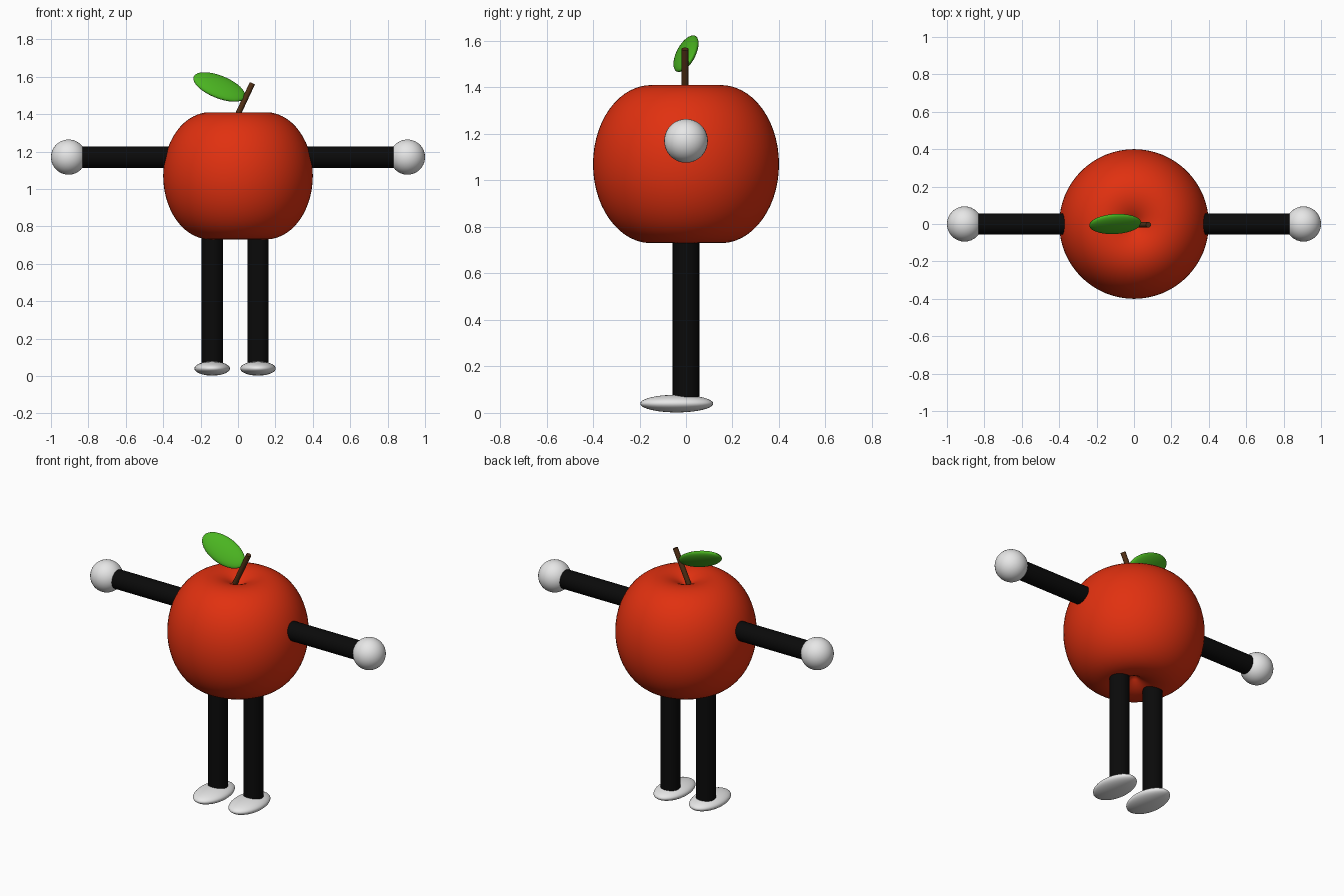
import bpy, bmesh
from math import sin, cos, acos, pi, radians
from mathutils import Vector, Matrix

default = bpy.data.objects.get("Cube")
if default:
    bpy.data.objects.remove(default, do_unlink=True)


def material(name, r, g, b):
    m = bpy.data.materials.new(name)
    m.use_nodes = True
    m.diffuse_color = (r, g, b, 1)
    node = m.node_tree.nodes["Principled BSDF"]
    node.inputs["Base Color"].default_value = (r, g, b, 1)
    node.inputs["Roughness"].default_value = 0.5
    return m


RED = material("apple red", 0.75, 0.03, 0.005)
BLACK = material("limb black", 0.003, 0.003, 0.003)
WHITE = material("glove white", 0.8, 0.8, 0.8)
GREEN = material("leaf green", 0.07, 0.46, 0.015)
BROWN = material("stem brown", 0.085, 0.03, 0.008)


def finish(bm, name, mat):
    """Turn a bmesh into a smooth shaded, coloured object."""
    bmesh.ops.recalc_face_normals(bm, faces=bm.faces)
    mesh = bpy.data.meshes.new(name)
    bm.to_mesh(mesh)
    bm.free()
    mesh.materials.append(mat)
    obj = bpy.data.objects.new(name, mesh)
    bpy.context.collection.objects.link(obj)
    bpy.ops.object.select_all(action='DESELECT')
    obj.select_set(True)
    bpy.context.view_layer.objects.active = obj
    bpy.ops.object.shade_smooth_by_angle(angle=radians(40))
    return obj


def rod(name, start, end, radius, mat, sides=32):
    a, b = Vector(start), Vector(end)
    turn = (b - a).to_track_quat('Z', 'Y').to_matrix().to_4x4()
    bm = bmesh.new()
    bmesh.ops.create_cone(bm, cap_ends=True, segments=sides, radius1=radius,
                          radius2=radius, depth=(b - a).length,
                          matrix=Matrix.Translation((a + b) / 2) @ turn)
    return finish(bm, name, mat)


def ellipsoid(name, centre, radii, mat, turn=Matrix()):
    bm = bmesh.new()
    bmesh.ops.create_uvsphere(bm, u_segments=32, v_segments=20, radius=1,
                              matrix=Matrix.Translation(centre) @ turn
                              @ Matrix.Diagonal((*radii, 1)))
    return finish(bm, name, mat)


# Apple body: an offset ellipse spun round z, dimpled at top and bottom
CORE, BULGE, HALF_HEIGHT, MIDDLE = 0.15, 0.25, 0.34, 1.07
STEPS = 40
limit = acos(-CORE / BULGE)
bm = bmesh.new()
profile = []
for i in range(STEPS + 1):
    t = -limit + 2 * limit * i / STEPS
    profile.append(bm.verts.new((max(0, CORE + BULGE * cos(t)), 0,
                                 MIDDLE + HALF_HEIGHT * sin(t))))
edges = [bm.edges.new(pair) for pair in zip(profile, profile[1:])]
bmesh.ops.spin(bm, geom=profile + edges, axis=(0, 0, 1), cent=(0, 0, 0),
               angle=2 * pi, steps=64)
bmesh.ops.remove_doubles(bm, verts=bm.verts, dist=0.0005)
finish(bm, "apple_body", RED)

# Arms, hands, legs and feet
for side, s, leg_x in (("left", 1, 0.107), ("right", -1, -0.138)):
    rod(side + "_arm", (s * 0.3, 0, 1.17), (s * 0.87, 0, 1.17), 0.057, BLACK)
    ellipsoid(side + "_hand", (s * 0.906, 0, 1.17), (0.094,) * 3, WHITE)
    rod(side + "_leg", (leg_x, 0, 0.045), (leg_x, 0, 0.86), 0.057, BLACK)
    ellipsoid(side + "_foot", (leg_x, -0.04, 0.04), (0.095, 0.157, 0.038), WHITE)

# Leaning stem
rod("stem", (-0.035, -0.004, 1.325), (0.077, -0.004, 1.565), 0.015, BROWN, 16)

# Leaf: a flat ellipsoid, raised at its tip and rolled towards the front
leaf_turn = Matrix.Rotation(radians(22), 4, 'Y') @ Matrix.Rotation(radians(49), 4, 'X')
ellipsoid("leaf", (-0.1, 0, 1.545), (0.148, 0.077, 0.026), GREEN, leaf_turn)
